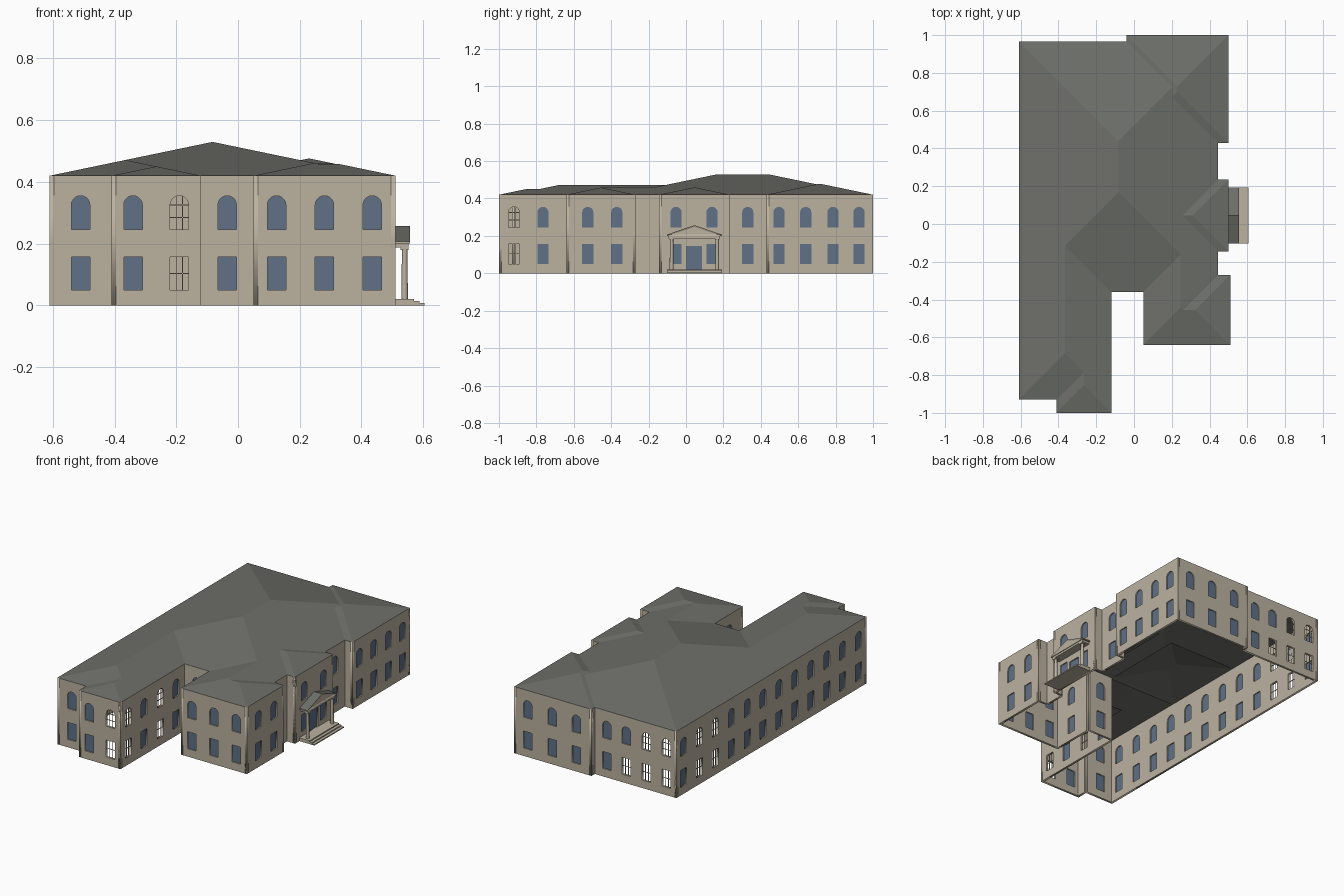
import bpy, bmesh, math
from mathutils import Matrix, Vector

cube = bpy.data.objects.get("Cube")
if cube:
    bpy.data.objects.remove(cube, do_unlink=True)

EAVE, SLOPE, THICK = 0.42, 0.2075, 0.014


def material(name, rgb):
    m = bpy.data.materials.new(name)
    m.use_nodes = True
    m.diffuse_color = (*rgb, 1)
    m.node_tree.nodes["Principled BSDF"].inputs["Base Color"].default_value = (*rgb, 1)
    return m


STONE = material("beige_stone", (0.50, 0.445, 0.35))
SLATE = material("grey_slate", (0.155, 0.16, 0.143))
GLASS = material("blue_glass", (0.115, 0.165, 0.245))


def finish(name, bm, *mats):
    mesh = bpy.data.meshes.new(name)
    bm.to_mesh(mesh)
    bm.free()
    for m in mats:
        mesh.materials.append(m)
    ob = bpy.data.objects.new(name, mesh)
    bpy.context.collection.objects.link(ob)
    return ob


def add_box(bm, lo, hi, frame=Matrix()):
    lo, hi = Vector(lo), Vector(hi)
    size = Matrix.Diagonal((*(hi - lo), 1))
    bmesh.ops.create_cube(bm, size=1, matrix=frame @ Matrix.Translation((lo + hi) / 2) @ size)


def box(name, lo, hi, mat):
    bm = bmesh.new()
    add_box(bm, lo, hi)
    return finish(name, bm, mat)


def opening(s, z0, z1, half, arched):
    """Outline of a window or door centred at distance s along a wall."""
    pts = [(s - half, z0), (s + half, z0)]
    if not arched:
        return pts + [(s + half, z1), (s - half, z1)]
    arc = [math.pi * i / 10 for i in range(11)]
    return pts + [(s + half * math.cos(a), z1 - half + half * math.sin(a)) for a in arc]


def add_bars(bm, frame, s, z0, z1, half, arched):
    """Glazing bars of an unglazed window."""
    b = 0.0015
    for side in (-1, 1):
        x = s + side * half / 3
        top = z1 - 0.002 if arched else z1
        add_box(bm, (x - b, z0, -b), (x + b, top, b), frame)
    heights = (z0 + 0.04, z1 - half) if arched else ((z0 + z1) / 2,)
    for z in heights:
        add_box(bm, (s - half, z - b, -b), (s + half, z + b, b), frame)


def wall(name, p, q, columns, open_low=(), open_high=(), door=None):
    """Straight wall from p to q (outside on the right) with two window rows."""
    p, q = Vector((*p, 0)), Vector((*q, 0))
    along, up = (q - p).normalized(), Vector((0, 0, 1))
    out = along.cross(up)
    frame = Matrix((along, up, out)).transposed().to_4x4()
    frame.translation = p - out * THICK / 2
    length = (q - p).length
    axis = 0 if abs(along.x) > 0.5 else 1
    outlines = [[(0, 0), (length, 0), (length, EAVE), (0, EAVE)]]
    panes, bars = bmesh.new(), bmesh.new()

    def cut(spec, glazed):
        outline = opening(*spec)
        outlines.append(outline)
        if glazed:
            panes.faces.new([panes.verts.new(frame @ Vector((*v, 0))) for v in outline])
        else:
            add_bars(bars, frame, *spec)

    for i, c in enumerate(columns):
        s = abs(c - p[axis])
        cut((s, 0.05, 0.157, 0.03, False), i not in open_low)
        cut((s, 0.245, 0.355, 0.03, True), i not in open_high)
    if door is not None:
        cut((abs(door - p[axis]), 0.02, 0.145, 0.042, False), True)

    curve = bpy.data.curves.new(name, "CURVE")
    curve.dimensions, curve.fill_mode, curve.extrude = "2D", "BOTH", THICK / 2
    for outline in outlines:
        sp = curve.splines.new("POLY")
        sp.points.add(len(outline) - 1)
        for pt, v in zip(sp.points, outline):
            pt.co = (*v, 0, 1)
        sp.use_cyclic_u = True
    curve.materials.append(STONE)
    ob = bpy.data.objects.new(name, curve)
    bpy.context.collection.objects.link(ob)
    ob.matrix_world = frame
    bpy.ops.object.select_all(action="DESELECT")
    ob.select_set(True)
    bpy.context.view_layer.objects.active = ob
    bpy.ops.object.convert(target="MESH")
    for bm, label, mat in ((panes, "glass", GLASS), (bars, "glazing_bars", STONE)):
        if bm.verts:
            finish(f"{name}_{label}", bm, mat)
        else:
            bm.free()


def hip_roof(name, x0, x1, y0, y1):
    """Four equal slopes over a rectangle, open below."""
    r = min(x1 - x0, y1 - y0) / 2
    top = EAVE + r * SLOPE
    bm = bmesh.new()
    a, b, c, d = [bm.verts.new((x, y, EAVE)) for x, y in ((x0, y0), (x1, y0), (x1, y1), (x0, y1))]
    e = bm.verts.new((x0 + r, y0 + r, top))
    f = bm.verts.new((x1 - r, y1 - r, top))
    if x1 - x0 > y1 - y0:
        faces = ((a, b, f, e), (b, c, f), (c, d, e, f), (d, a, e))
    else:
        faces = ((a, b, e), (b, c, f, e), (c, d, f), (d, a, e, f))
    for face in faces:
        bm.faces.new(face)
    finish(name, bm, SLATE)


# Walls, anticlockwise around the plan
west_columns = [-0.85 + 0.1586 * i for i in range(12)][::-1]
wall("front_wing_left_wall", (-0.61, -0.93), (-0.41, -0.93), [-0.51])
wall("front_wing_step", (-0.41, -0.93), (-0.41, -1), [])
wall("front_wing_wall", (-0.41, -1), (-0.12, -1), [-0.34, -0.19], [1], [1])
wall("front_wing_court_wall", (-0.12, -1), (-0.12, -0.36),
     [-0.92, -0.765, -0.6, -0.445], [0, 2], [0, 2])
wall("court_wall", (-0.12, -0.36), (0.05, -0.36), [-0.035])
wall("side_wing_court_wall", (0.05, -0.36), (0.05, -0.64), [-0.5])
wall("side_wing_front_wall", (0.05, -0.64), (0.51, -0.64), [0.125, 0.28, 0.435])
wall("side_wing_wall", (0.51, -0.64), (0.51, -0.27), [-0.525, -0.37])
wall("side_wing_step", (0.51, -0.27), (0.445, -0.27), [])
wall("link_wall", (0.445, -0.27), (0.445, -0.145), [])
wall("entrance_front_step", (0.445, -0.145), (0.5, -0.145), [])
wall("entrance_wall", (0.5, -0.145), (0.5, 0.235), [-0.053, 0.139], door=0.043)
wall("entrance_back_step", (0.5, 0.235), (0.445, 0.235), [])
wall("recess_wall", (0.445, 0.235), (0.445, 0.43), [0.33])
wall("back_wing_step", (0.445, 0.43), (0.5, 0.43), [])
wall("back_wing_side_wall", (0.5, 0.43), (0.5, 1), [0.497, 0.64, 0.786, 0.925])
wall("back_wing_wall", (0.5, 1), (-0.04, 1), [0.405, 0.235, 0.065])
wall("back_step", (-0.04, 1), (-0.04, 0.967), [])
wall("back_wall", (-0.04, 0.967), (-0.61, 0.967), [-0.125, -0.26, -0.4, -0.54], [1, 2, 3], [2, 3])
wall("long_wall", (-0.61, 0.967), (-0.61, -0.93), west_columns, [1, 2], [1, 2])

# Roofs, overlapping with one common pitch
hip_roof("main_roof", -0.61, 0.445, -0.36, 0.967)
hip_roof("front_wing_roof", -0.61, -0.12, -0.93, 0.2)
hip_roof("front_bay_roof", -0.41, -0.12, -1, -0.6)
hip_roof("side_wing_roof", 0.05, 0.51, -0.64, -0.27)
hip_roof("side_wing_link_roof", 0.05, 0.445, -0.64, 0.1)
hip_roof("entrance_roof", 0, 0.5, -0.145, 0.235)
hip_roof("back_wing_roof", -0.04, 0.5, 0.43, 1)

# Portico: gable with slate slopes and a sunken panel in front
MID = 0.045
bm = bmesh.new()
profile = [(MID - 0.147, 0.2), (MID + 0.147, 0.2), (MID + 0.147, 0.207), (MID, 0.257), (MID - 0.147, 0.207)]
gable = bm.faces.new([bm.verts.new((0.5, y, z)) for y, z in profile])
grown = bmesh.ops.extrude_face_region(bm, geom=[gable])["geom"]
bmesh.ops.translate(bm, vec=(0.057, 0, 0), verts=[g for g in grown if isinstance(g, bmesh.types.BMVert)])
bmesh.ops.recalc_face_normals(bm, faces=bm.faces)
for f in bm.faces:
    f.material_index = int(f.normal.z > 0.1)
front = [f for f in bm.faces if f.normal.x > 0.9]
bmesh.ops.inset_region(bm, faces=front, thickness=0.009, depth=-0.004)
finish("portico_gable", bm, STONE, SLATE)
box("portico_beam", (0.5, MID - 0.138, 0.187), (0.553, MID + 0.138, 0.2), STONE)

# Columns with base and capital
for label, y in (("front", MID - 0.122), ("back", MID + 0.122)):
    bm = bmesh.new()
    bmesh.ops.create_cone(bm, cap_ends=True, segments=20, radius1=0.0105, radius2=0.009, depth=0.17,
                          matrix=Matrix.Translation((0.54, y, 0.1)))
    column = finish(label + "_column", bm, STONE)
    bpy.ops.object.select_all(action="DESELECT")
    column.select_set(True)
    bpy.context.view_layer.objects.active = column
    bpy.ops.object.shade_smooth_by_angle()
    for part, z, r in (("base", 0.0, 0.014), ("capital", 0.18, 0.013)):
        top = 0.02 if part == "base" else 0.188
        box(f"{label}_column_{part}", (0.54 - r, y - r, z), (0.54 + r, y + r, top), STONE)

# Entrance steps
for i, x in enumerate((0.605, 0.588, 0.571)):
    box(f"entrance_step_{i + 1}", (0.5, MID - 0.147, 0.007 * i), (x, MID + 0.147, 0.007 * (i + 1)), STONE)
